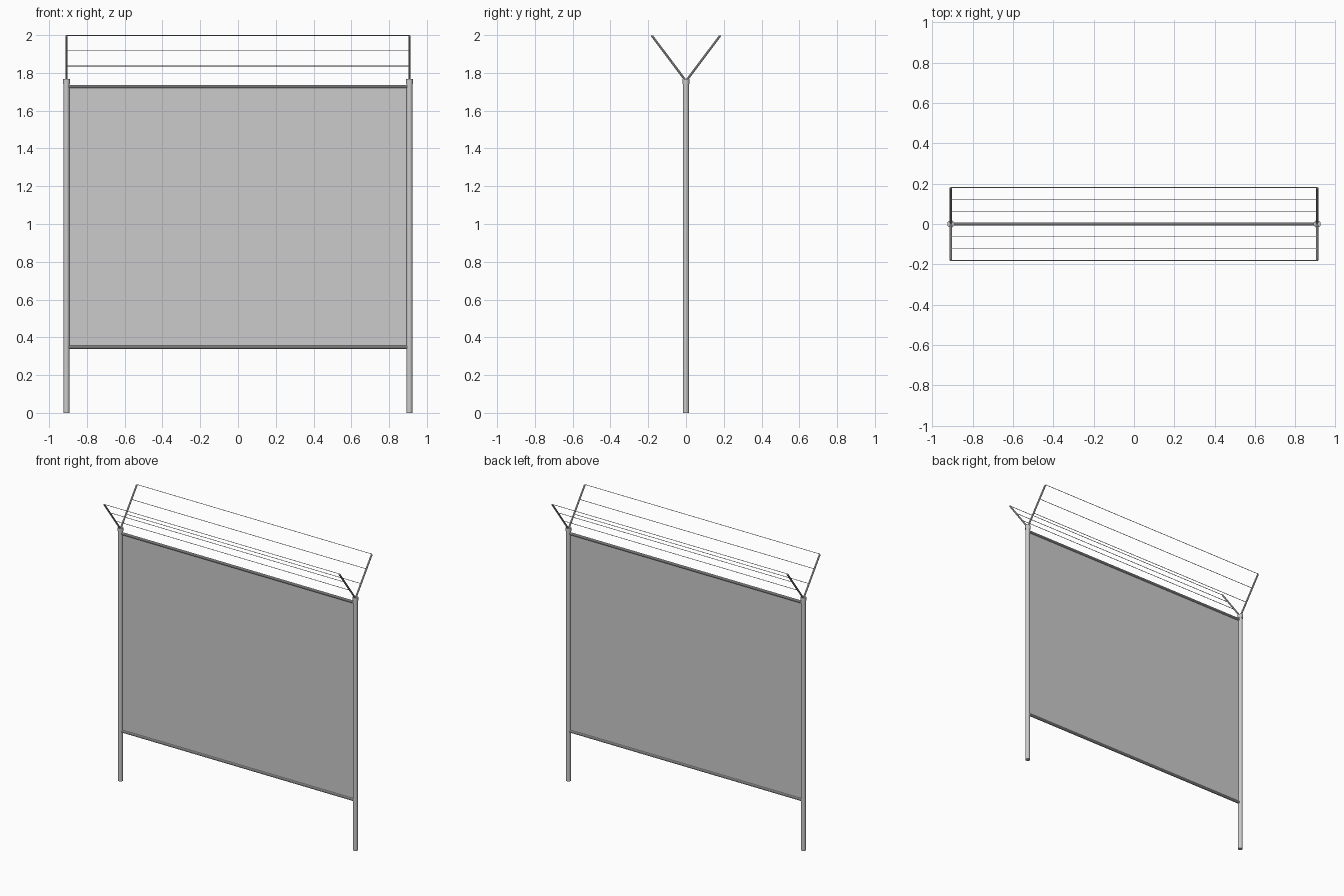
import bpy
import math
from mathutils import Vector

if "Cube" in bpy.data.objects:
    bpy.data.objects.remove(bpy.data.objects["Cube"])

POST_X = 0.908


def rod(name, a, b, radius, sides):
    """Capped cylinder running from a to b."""
    a, b = Vector(a), Vector(b)
    d = b - a
    bpy.ops.mesh.primitive_cylinder_add(vertices=sides, radius=radius, depth=d.length,
                                        location=(a + b) / 2)
    ob = bpy.context.object
    ob.name = name
    ob.rotation_euler = d.to_track_quat('Z', 'Y').to_euler()
    bpy.ops.object.shade_smooth_by_angle(angle=math.radians(35))
    return ob


# posts with collars and the V-shaped arms on top
for side, sx in (("left", -1), ("right", 1)):
    x = sx * POST_X
    rod(f"post_{side}", (x, 0, 0), (x, 0, 1.76), 0.016, 12)
    rod(f"post_collar_{side}", (x, 0, 1.742), (x, 0, 1.767), 0.018, 12)
    for face, sy in (("front", -1), ("back", 1)):
        rod(f"arm_{side}_{face}", (x, 0, 1.757), (x, sy * 0.18, 1.996), 0.006, 8)

# top and bottom rails
for name, z in (("top_rail", 1.728), ("bottom_rail", 0.347)):
    rod(name, (-POST_X, 0, z), (POST_X, 0, z), 0.009, 10)

# mesh panel, a single thin sheet between the rails
bpy.ops.mesh.primitive_plane_add(size=1, location=(0, 0, (1.728 + 0.347) / 2),
                                 rotation=(math.pi / 2, 0, 0))
panel = bpy.context.object
panel.name = "fence_panel"
panel.scale = (2 * (POST_X - 0.008), 1.728 - 0.347, 1)

# three wires strung along each row of arms
for face, sy in (("front", -1), ("back", 1)):
    for i, (y, z) in enumerate(((0.061, 1.837), (0.121, 1.917), (0.181, 1.998))):
        rod(f"wire_{face}_{i + 1}", (-POST_X, sy * y, z), (POST_X, sy * y, z), 0.002, 6)
